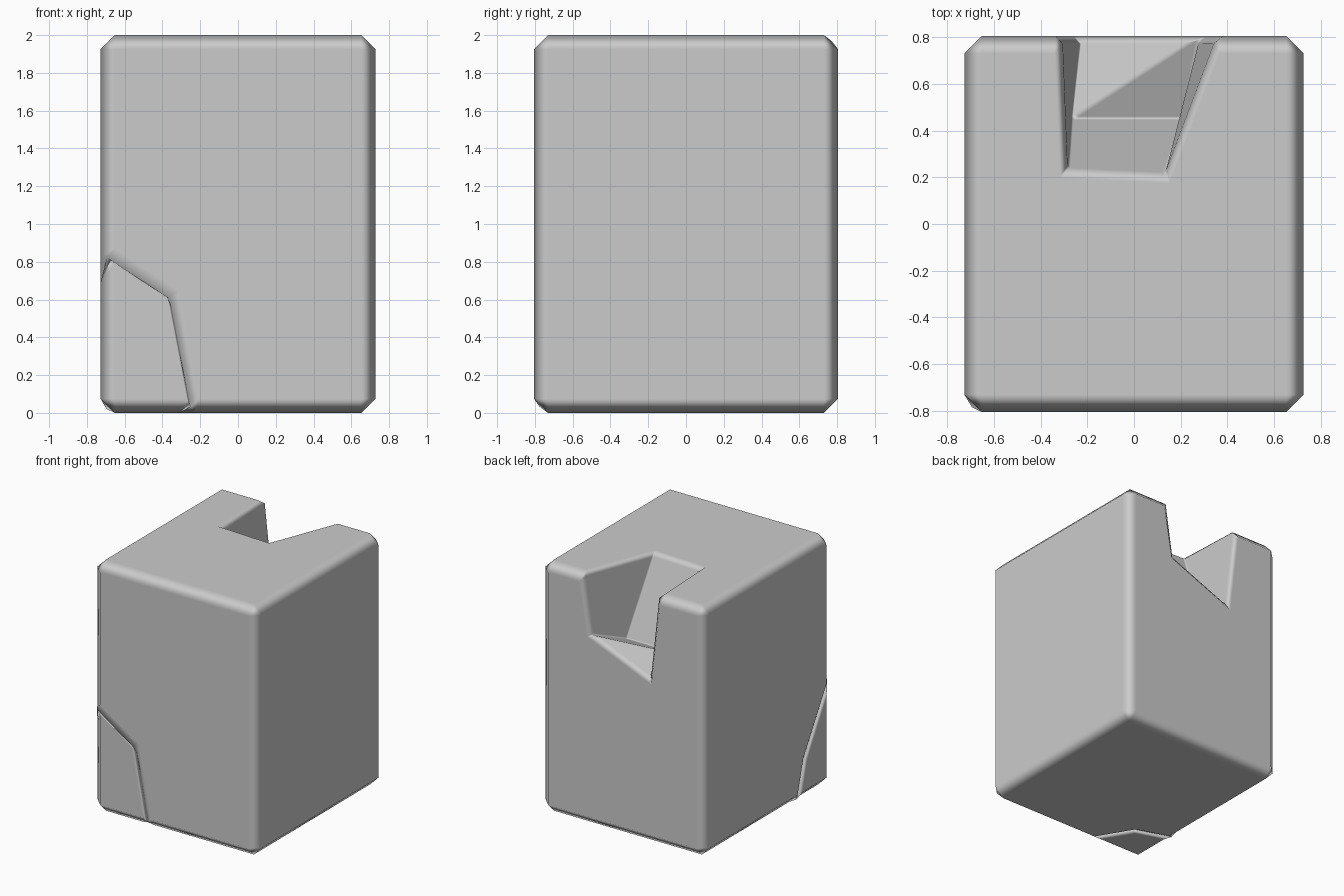
import bpy, bmesh

if "Cube" in bpy.data.objects:
    bpy.data.objects.remove(bpy.data.objects["Cube"])

X, Y, H = 0.727, 0.805, 2.0

# Shared corner points of the block, the notch and the fracture
P = {
    # block corners (upper = t, lower = b)
    'flt': (-X, -Y, H), 'frt': (X, -Y, H), 'brt': (X, Y, H), 'blt': (-X, Y, H),
    'flb': (-X, -Y, 0), 'frb': (X, -Y, 0), 'brb': (X, Y, 0), 'blb': (-X, Y, 0),
    # notch rim and floor
    'n1': (-0.31, Y, H), 'n2': (-0.285, 0.23, H), 'n3': (0.13, 0.21, H), 'n4': (0.36, Y, H),
    'f1': (-0.23, Y, 1.32), 'f2': (-0.27, 0.45, 1.38), 'f3': (0.21, 0.45, 1.38), 'f4': (0.28, Y, 1.53),
    # fracture at the front left bottom corner
    'e': (-X, -Y, 0.88), 'c1': (-0.345, -Y, 0.63), 'c2': (-0.225, -Y, 0),
    'c3': (-0.42, -0.48, 0), 'c4': (-X, -0.38, 0), 'c5': (-X, -0.47, 0.33),
}
FRACTURE = ['e c1 c3 c5', 'c1 c2 c3', 'c5 c3 c4']


def build(name, faces, width=0.075):
    """Make a chamfered solid from named corner points."""
    bm = bmesh.new()
    verts = {}
    for face in faces:
        for k in face.split():
            if k not in verts:
                verts[k] = bm.verts.new(P[k])
        bm.faces.new([verts[k] for k in face.split()])
    bmesh.ops.recalc_face_normals(bm, faces=bm.faces)
    weight = bm.edges.layers.float.new('bevel_weight_edge')
    for ed in bm.edges:
        outer = sum(max(abs(c) for c in f.normal) > 0.999 for f in ed.link_faces)
        if outer == 2:
            ed[weight] = 1.0        # outer edges
        elif outer == 1:
            ed[weight] = 0.45       # broken rims
        elif ed.calc_face_angle(0) > 0.5:
            ed[weight] = 0.15       # creases inside the breaks
    for f in bm.faces:
        f.smooth = True
    me = bpy.data.meshes.new(name)
    bm.to_mesh(me)
    bm.free()
    ob = bpy.data.objects.new(name, me)
    bpy.context.collection.objects.link(ob)
    bev = ob.modifiers.new('chamfer', 'BEVEL')
    bev.width = width
    bev.segments = 1
    bev.limit_method = 'WEIGHT'
    bev.use_clamp_overlap = False
    bev.harden_normals = True
    return ob


# Main stone block with the notch and the missing corner
build('stone_block', [
    'flt frt brt n4 n3 n2 n1 blt',
    'flt frt frb c2 c1 e',
    'frt brt brb frb',
    'brt brb blb blt n1 f1 f4 n4',
    'flt e c5 c4 blb blt',
    'frb brb blb c4 c3 c2',
    'n1 n2 f2 f1', 'n2 n3 f3 f2', 'n3 n4 f4 f3', 'f4 f3 f2', 'f4 f2 f1',
] + FRACTURE)

# Broken corner piece
build('corner_chunk', ['flb c2 c1 e', 'flb e c5 c4', 'flb c4 c3 c2'] + FRACTURE)
